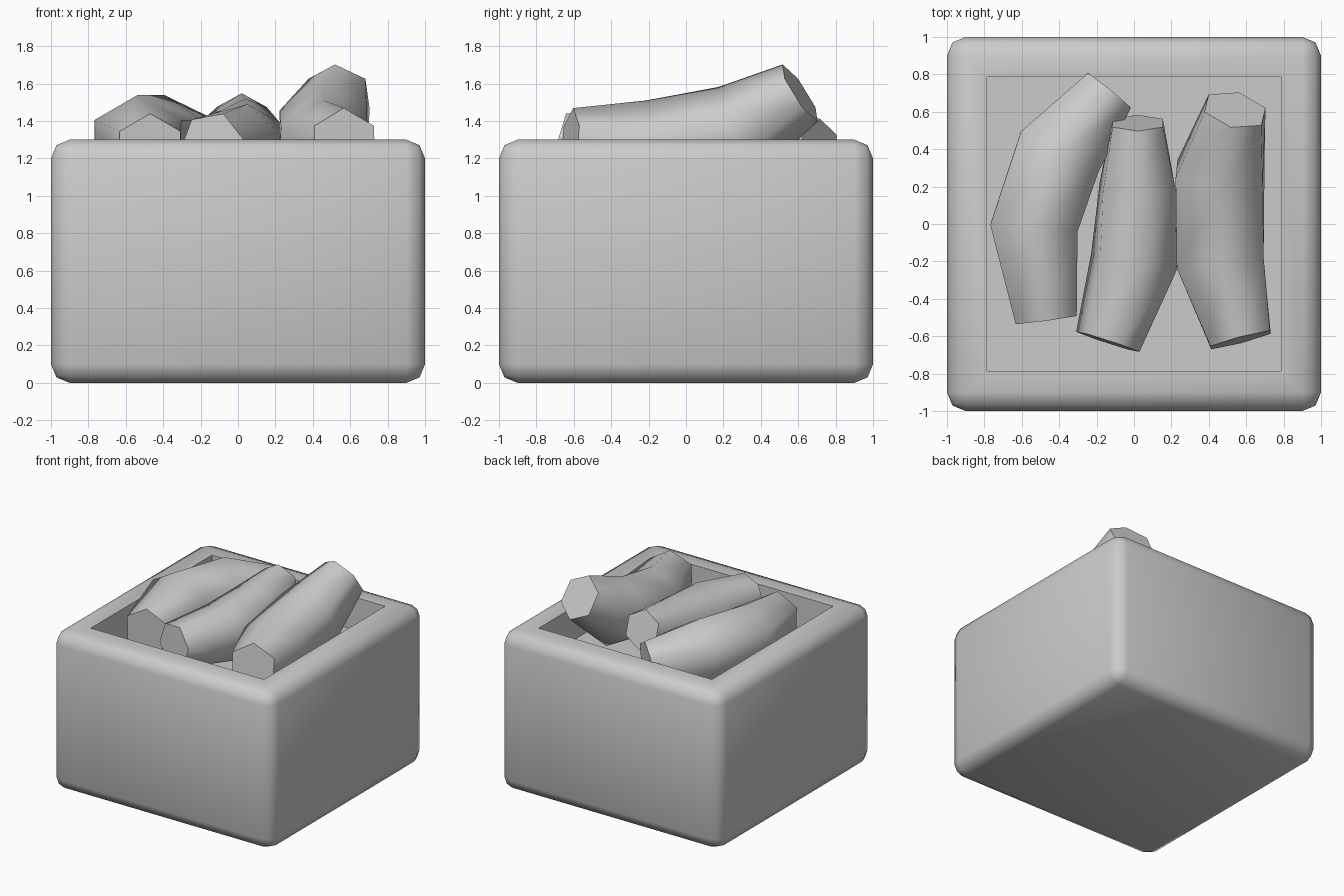
import bpy, bmesh, math
from mathutils import Vector, Matrix

if "Cube" in bpy.data.objects:
    bpy.data.objects.remove(bpy.data.objects["Cube"])


def finish(name, bm, angle):
    bmesh.ops.recalc_face_normals(bm, faces=bm.faces)
    me = bpy.data.meshes.new(name)
    bm.to_mesh(me)
    bm.free()
    ob = bpy.data.objects.new(name, me)
    bpy.context.collection.objects.link(ob)
    bpy.ops.object.select_all(action='DESELECT')
    ob.select_set(True)
    bpy.context.view_layer.objects.active = ob
    bpy.ops.object.shade_smooth_by_angle(angle=math.radians(angle))
    return ob


def build_crate():
    # Rounded block, then a square recess sunk into the top
    bm = bmesh.new()
    bmesh.ops.create_cube(bm, size=1, matrix=Matrix.Translation((0, 0, 0.65)) @ Matrix.Diagonal((2, 2, 1.3, 1)))
    bmesh.ops.bevel(bm, geom=bm.edges[:], offset=0.1, segments=2, profile=0.5, affect='EDGES')
    bm.normal_update()
    top = max(bm.faces, key=lambda f: f.calc_center_median().z)
    bmesh.ops.inset_region(bm, faces=[top], thickness=0.16)
    down = bmesh.ops.extrude_discrete_faces(bm, faces=[top])['faces'][0]
    bmesh.ops.translate(bm, verts=down.verts[:], vec=(0, 0, -0.27))
    finish("crate", bm, 50)


def build_roll(name, path, sides=6):
    # Six-sided tube; each path point is x, y, z, radius, roll in degrees
    bm = bmesh.new()
    pts = [Vector(p[:3]) for p in path]
    rings = []
    for i, (_, _, _, r, roll) in enumerate(path):
        t = (pts[min(i + 1, len(pts) - 1)] - pts[max(i - 1, 0)]).normalized()
        side = t.cross(Vector((0, 0, 1))).normalized()
        up = side.cross(t)
        ring = []
        for k in range(sides):
            a = 2 * math.pi * k / sides + math.radians(roll)
            ring.append(bm.verts.new(pts[i] + (side * math.sin(a) + up * math.cos(a)) * r))
        rings.append(ring)
    for a, b in zip(rings, rings[1:]):
        for k in range(sides):
            n = (k + 1) % sides
            bm.faces.new((a[k], a[n], b[n], b[k]))
    bm.faces.new(rings[0])
    bm.faces.new(rings[-1])
    finish(name, bm, 62)


build_crate()
build_roll("left_roll", [(-0.47, -0.51, 1.25, 0.19, 0), (-0.535, -0.02, 1.27, 0.27, 0),
                         (-0.40, 0.38, 1.27, 0.27, 0), (-0.135, 0.71, 1.24, 0.17, 0)])
build_roll("middle_roll", [(-0.14, -0.63, 1.27, 0.18, 20), (0.0, -0.2, 1.25, 0.245, 12),
                           (0.02, 0.2, 1.30, 0.225, 5), (0.02, 0.54, 1.40, 0.155, 0)])
build_roll("right_roll", [(0.57, -0.62, 1.28, 0.19, 0), (0.46, -0.2, 1.24, 0.27, 0),
                          (0.46, 0.27, 1.33, 0.27, 0), (0.54, 0.61, 1.55, 0.18, 0)])
